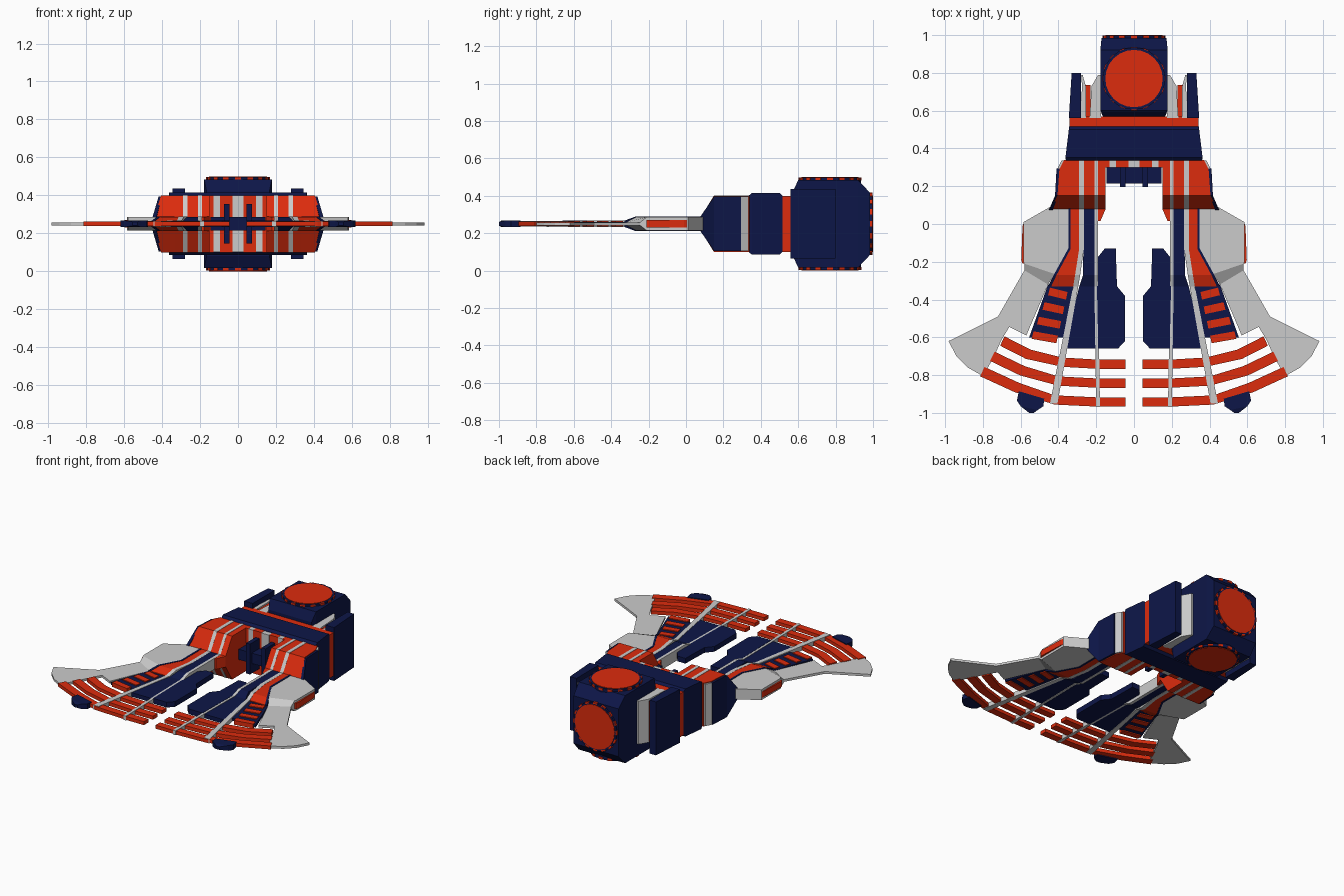
import bpy, bmesh, math
from mathutils import Matrix, Vector

MID = 0.25  # height of the symmetry plane


def material(name, rgb):
    m = bpy.data.materials.new(name)
    m.diffuse_color = (*rgb, 1)
    return m


RED = material("red", (0.72, 0.025, 0.004))
NAVY = material("navy", (0.004, 0.008, 0.065))
GREY = None


def finish(name, bm, mat, mirror):
    bmesh.ops.recalc_face_normals(bm, faces=bm.faces)
    me = bpy.data.meshes.new(name)
    bm.to_mesh(me)
    bm.free()
    ob = bpy.data.objects.new(name, me)
    bpy.context.collection.objects.link(ob)
    if mat:
        me.materials.append(mat)
    if mirror:
        ob.modifiers.new("mirror", 'MIRROR').use_mirror_merge = False
    return ob


def ribbon(name, stations, mat, mirror=True):
    """Loft rectangles (xa, ya, xb, yb, half height) centred on MID."""
    bm = bmesh.new()
    rings = []
    for xa, ya, xb, yb, h in stations:
        rings.append([bm.verts.new(c) for c in (
            (xa, ya, MID - h), (xb, yb, MID - h), (xb, yb, MID + h), (xa, ya, MID + h))])
    for a, b in zip(rings, rings[1:]):
        for i in range(4):
            j = (i + 1) % 4
            bm.faces.new((a[i], a[j], b[j], b[i]))
    bm.faces.new(rings[0])
    bm.faces.new(rings[-1])
    return finish(name, bm, mat, mirror)


def run(name, rows, mat, mirror=True):
    """Ribbon along y from rows (y, x0, x1, half height)."""
    return ribbon(name, [(x0, y, x1, y, h) for y, x0, x1, h in rows], mat, mirror)


def box(name, x0, x1, y0, y1, h, mat, mirror=True):
    return run(name, [(y0, x0, x1, h), (y1, x0, x1, h)], mat, mirror)


def drum(name, centre, normal, r, depth, mat):
    """Disc whose outer face lies at centre."""
    bm = bmesh.new()
    n = Vector(normal)
    rot = n.to_track_quat('Z', 'Y').to_matrix().to_4x4()
    mtx = Matrix.Translation(Vector(centre) - n * depth / 2) @ rot
    bmesh.ops.create_cone(bm, cap_ends=True, segments=24, radius1=r, radius2=r,
                          depth=depth, matrix=mtx)
    return finish(name, bm, mat, False)


def teeth(name, centre, normal, r, mat):
    """Ring of small blocks around a disc."""
    bm = bmesh.new()
    n = Vector(normal)
    base = Matrix.Translation(Vector(centre) - n * 0.011) @ n.to_track_quat('Z', 'Y').to_matrix().to_4x4()
    for i in range(16):
        m = base @ Matrix.Rotation(i * math.tau / 16, 4, 'Z') @ Matrix.Translation((r, 0, 0)) \
            @ Matrix.Diagonal((0.012, 0.03, 0.016, 1))
        bmesh.ops.create_cube(bm, size=1, matrix=m)
    return finish(name, bm, mat, False)


# Engine block with discs on top, bottom and back
run("engine_block", [(0.57, -0.165, 0.165, 0.17), (0.6, -0.178, 0.178, 0.234),
                     (0.92, -0.178, 0.178, 0.234), (0.985, -0.172, 0.172, 0.165)], NAVY, False)
for label, c, n in (("top", (0, 0.77, 0.5), (0, 0, 1)),
                    ("bottom", (0, 0.77, 0), (0, 0, -1)),
                    ("back", (0, 1.0, MID), (0, 1, 0))):
    drum(label + "_disc", c, n, 0.152, 0.03, RED)
    drum(label + "_disc_rim", Vector(c) - Vector(n) * 0.003, n, 0.165, 0.03, NAVY)
    teeth(label + "_disc_teeth", c, n, 0.162, RED)

# Side pods and the layers between pods and engine
run("side_pod", [(0.56, 0.28, 0.345, 0.185), (0.8, 0.28, 0.33, 0.185)], NAVY)
run("pod_liner", [(0.56, 0.255, 0.285, 0.15), (0.73, 0.255, 0.275, 0.15), (0.79, 0.272, 0.28, 0.15)], GREY)
run("engine_liner", [(0.56, 0.175, 0.235, 0.15), (0.73, 0.175, 0.225, 0.15), (0.79, 0.175, 0.19, 0.15)], GREY)
box("liner_stripe", 0.23, 0.262, 0.55, 0.735, 0.14, RED)

# Main hull bands
box("hull_red_band", -0.342, 0.342, 0.505, 0.568, 0.15, RED, False)
run("hull_navy_band", [(0.335, -0.36, 0.36, 0.15), (0.352, -0.363, 0.363, 0.165),
                       (0.5, -0.345, 0.345, 0.165), (0.515, -0.343, 0.343, 0.15)], NAVY, False)

# Recess between the legs: striped back wall, core and prongs
box("recess_centre_stripe", -0.03, 0.03, 0.298, 0.34, 0.148, GREY, False)
box("recess_red_stripe", 0.03, 0.095, 0.3, 0.34, 0.15, RED)
box("recess_grey_stripe", 0.095, 0.13, 0.3, 0.34, 0.149, GREY)
box("recess_edge_stripe", 0.13, 0.155, 0.3, 0.34, 0.15, RED)
box("recess_core", -0.145, 0.145, 0.215, 0.3, 0.036, NAVY, False)
box("recess_prong", 0.045, 0.075, 0.195, 0.3, 0.105, NAVY)


# Legs: stripes that run from the hull over the slope
def hull_part(x0, x1, h=0.15):
    return [(0.34, x0, x1, h), (0.15, x0, x1, h), (0.08, x0, x1, 0.25 * h)]


run("leg_inner_red", hull_part(0.15, 0.19) + [(0.015, 0.178, 0.19, 0.037)], RED)
run("leg_inner_grey", hull_part(0.19, 0.21, 0.152) + [
    (-0.27, 0.19, 0.21, 0.038), (-0.33, 0.19, 0.21, 0.017), (-0.97, 0.18, 0.2, 0.015)], GREY)
run("leg_middle_red", hull_part(0.21, 0.265), RED)
run("leg_middle_navy", [(0.1, 0.21, 0.265, 0.037), (-0.27, 0.21, 0.27, 0.037),
                        (-0.33, 0.21, 0.29, 0.014), (-0.66, 0.2, 0.37, 0.014)], NAVY)
run("leg_outer_grey", hull_part(0.265, 0.29, 0.152) + [
    (-0.13, 0.265, 0.29, 0.038), (-0.27, 0.285, 0.312, 0.038),
    (-0.33, 0.295, 0.322, 0.017), (-0.95, 0.405, 0.445, 0.015)], GREY)
run("leg_outer_red", hull_part(0.29, 0.335) + [
    (-0.13, 0.29, 0.335, 0.037), (-0.27, 0.312, 0.41, 0.037), (-0.33, 0.322, 0.44, 0.014)], RED)
run("leg_navy_edge", [(0.1, 0.335, 0.348, 0.039), (-0.13, 0.335, 0.348, 0.039),
                      (-0.27, 0.41, 0.425, 0.039), (-0.33, 0.438, 0.455, 0.016)], NAVY)

# Shoulders with their side plates
run("shoulder", [(0.34, 0.335, 0.37, 0.15), (0.29, 0.335, 0.395, 0.15),
                 (0.15, 0.335, 0.405, 0.15), (0.08, 0.335, 0.44, 0.037)], RED)
run("shoulder_side_plate", [(0.295, 0.39, 0.41, 0.145), (0.15, 0.4, 0.418, 0.145),
                            (0.075, 0.43, 0.45, 0.036)], NAVY)
run("shoulder_side_band", [(0.335, 0.36, 0.385, 0.145), (0.295, 0.36, 0.405, 0.145)], GREY)

# Outer armour that thins out into the swept wing blade
ribbon("wing_armour", [(0.345, 0.09, 0.445, 0.09, 0.036), (0.345, 0, 0.585, 0.01, 0.036),
                       (0.345, -0.13, 0.585, -0.2, 0.036), (0.42, -0.265, 0.58, -0.21, 0.036),
                       (0.455, -0.32, 0.58, -0.245, 0.008), (0.57, -0.59, 0.72, -0.49, 0.008),
                       (0.66, -0.545, 0.85, -0.555, 0.008), (0.7, -0.61, 0.982, -0.62, 0.008),
                       (0.745, -0.71, 0.94, -0.7, 0.008), (0.8, -0.805, 0.88, -0.76, 0.008)], GREY)
run("armour_side_strip", [(0.005, 0.57, 0.585, 0.02), (-0.01, 0.57, 0.59, 0.02),
                          (-0.19, 0.57, 0.597, 0.02), (-0.21, 0.57, 0.59, 0.02)], RED)

# Inner navy plate
run("inner_plate", [(-0.13, 0.095, 0.155, 0.018), (-0.18, 0.095, 0.195, 0.018),
                    (-0.33, 0.09, 0.195, 0.018), (-0.38, 0.048, 0.195, 0.018),
                    (-0.62, 0.048, 0.19, 0.018), (-0.66, 0.085, 0.19, 0.018)], NAVY)

# Ladder of red rungs on a navy strip
run("rung_base", [(-0.32, 0.318, 0.455, 0.009), (-0.6, 0.37, 0.555, 0.009)], NAVY)
for i in range(4):
    y = -0.345 - 0.077 * i
    x0, x1 = 0.352 + 0.017 * i, 0.445 + 0.029 * i
    ribbon(f"rung_{i + 1}", [(x0, y - 0.015, x1, y + 0.008, 0.015),
                             (x0 + 0.008, y - 0.055, x1 + 0.01, y - 0.032, 0.015)], RED)

# Curved red tail bars
for i in range(3):
    d = 0.1 * i
    path = [(0.045, -0.743 - d), (0.19, -0.743 - d), (0.38 + 0.2 * d, -0.732 - d),
            (0.56 + 0.3 * d, -0.69 - 0.88 * d), (0.697 + 0.53 * d, -0.62 - 0.81 * d)]
    ribbon(f"tail_bar_{i + 1}", [(x - 0.012 * (k > 2), y + 0.025, x + 0.012 * (k > 2), y - 0.024, 0.012)
                                 for k, (x, y) in enumerate(path)], RED)

# Small navy tips behind the tail bars
ribbon("tail_tip", [(0.475, -0.925, 0.61, -0.885, 0.018), (0.48, -0.965, 0.62, -0.935, 0.018),
                    (0.51, -0.985, 0.6, -0.965, 0.018), (0.53, -1.0, 0.555, -1.0, 0.01)], NAVY)
